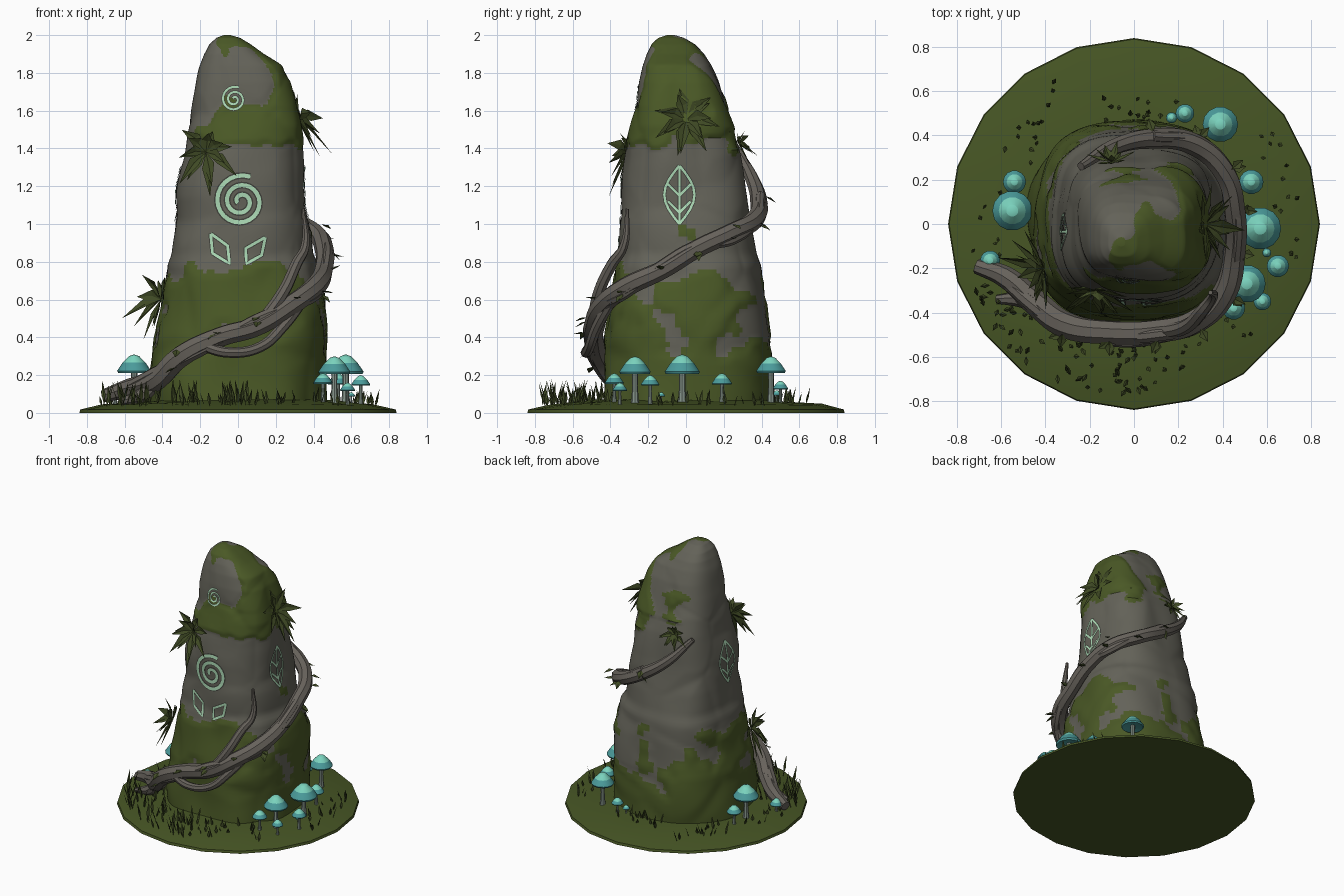
import bpy, bmesh, math, random
from mathutils import Vector, noise
from mathutils.bvhtree import BVHTree

if "Cube" in bpy.data.objects:
    bpy.data.objects.remove(bpy.data.objects["Cube"])

random.seed(4)
TAU = math.tau


def mat(name, col):
    m = bpy.data.materials.new(name)
    m.diffuse_color = (*col, 1)
    m.use_nodes = True
    m.node_tree.nodes["Principled BSDF"].inputs["Base Color"].default_value = m.diffuse_color
    return m


STONE = mat("grey stone", (0.125, 0.122, 0.098))
MOSS = mat("moss", (0.068, 0.098, 0.019))
GRASS = mat("ground moss", (0.062, 0.092, 0.018))
WOOD = mat("root wood", (0.135, 0.122, 0.105))
LEAF = mat("dark leaf", (0.05, 0.068, 0.018))
CAP = mat("pale teal cap", (0.20, 0.66, 0.52))
RIM = mat("deep teal rim", (0.07, 0.33, 0.33))
STEM = mat("mushroom stem", (0.24, 0.30, 0.26))
GLOW = mat("rune glow", (0.40, 0.68, 0.45))
CARVE = mat("carved groove", (0.05, 0.052, 0.043))


def finish(name, bm, mats, smooth=None):
    me = bpy.data.meshes.new(name)
    bm.to_mesh(me)
    for m in mats:
        me.materials.append(m)
    ob = bpy.data.objects.new(name, me)
    bpy.context.collection.objects.link(ob)
    if smooth:
        bpy.context.view_layer.objects.active = ob
        ob.select_set(True)
        bpy.ops.object.shade_smooth_by_angle(angle=math.radians(smooth))
        ob.select_set(False)
    return ob


def skin(bm, rings):
    """Join rings of vertices (a one-vertex ring is a pole); faces come back per band."""
    bands = []
    for a, b in zip(rings, rings[1:]):
        n, band = max(len(a), len(b)), []
        for i in range(n):
            vs = [a[i % len(a)], a[(i + 1) % len(a)], b[(i + 1) % len(b)], b[i % len(b)]]
            band.append(bm.faces.new(list(dict.fromkeys(vs))))
        bands.append(band)
    return bands


def lathe(bm, prof, n, c=(0, 0, 0), lean=(0, 0), jit=0):
    rings = []
    for r, z in prof:
        k = 1 if r == 0 else n
        rings.append([bm.verts.new((c[0] + lean[0] * z + r * math.cos(TAU * i / n),
                                    c[1] + lean[1] * z + r * math.sin(TAU * i / n),
                                    c[2] + z + random.uniform(-jit, jit) * (z > 0.03))) for i in range(k)])
    return skin(bm, rings)


def lerp_table(tab, z):
    for a, b in zip(tab, tab[1:]):
        if z <= b[0]:
            t = max(0, (z - a[0]) / (b[0] - a[0]))
            return [p + (q - p) * t for p, q in zip(a[1:], b[1:])]
    return tab[-1][1:]


# ground disc
bm = bmesh.new()
lathe(bm, [(0, 0), (.84, 0), (.835, .018), (.72, .045), (.5, .065), (0, .07)], 20, jit=.006)
bmesh.ops.recalc_face_normals(bm, faces=bm.faces)
finish("ground_disc", bm, [GRASS], 30)

# standing stone: height, x min, x max, y min, y max
OUTLINE = [(.03, -.46, .47, -.44, .45), (.4, -.44, .47, -.42, .45), (.6, -.40, .45, -.39, .42),
           (.78, -.37, .425, -.365, .395), (.84, -.345, .39, -.35, .375), (1.0, -.335, .375, -.345, .35),
           (1.2, -.315, .35, -.335, .31), (1.4, -.285, .335, -.31, .28), (1.52, -.265, .325, -.285, .25),
           (1.6, -.245, .30, -.265, .225), (1.75, -.21, .27, -.245, .18), (1.84, -.19, .225, -.225, .14),
           (1.9, -.172, .13, -.205, .10), (1.95, -.15, .065, -.18, .05), (1.985, -.115, .01, -.145, -.01),
           (2.0, -.075, -.04, -.10, -.06)]
MOSSY = [(0, 1.0), (.2, .6), (.4, .2), (.7, .1), (.88, -.42), (1.32, -.42), (1.48, .15), (1.6, .0), (1.85, -.02), (2, -.15)]


def moss_amount(p):
    d = Vector((p.x, p.y, 0)).normalized()
    b = lerp_table(MOSSY, p.z)[0]
    b += .32 * (d.x - .1) * (p.z > 1.35) - .22 * max(0, d.y) * (p.z < 1.5)
    b += .18 * max(0, d.y) * (.85 < p.z < 1.4)
    return b + .55 * noise.noise(p * 4.2) + .28 * noise.noise(p * 9)


bm = bmesh.new()
rings, N, ROWS = [], 120, 130
for j in range(ROWS + 1):
    z = .03 + 1.97 * math.sin(j / ROWS * math.pi / 2) ** .9
    x0, x1, y0, y1 = lerp_table(OUTLINE, z)
    e = 2 / (2.3 + .6 * min(1, z))
    ring = []
    for i in range(N):
        c, s = math.cos(TAU * i / N), math.sin(TAU * i / N)
        p = Vector(((x0 + x1) / 2 + (x1 - x0) / 2 * math.copysign(abs(c) ** e, c),
                    (y0 + y1) / 2 + (y1 - y0) / 2 * math.copysign(abs(s) ** e, s), z))
        dist = noise.voronoi(p * 2.6)[0]
        lump = .03 * min(.6, dist[1] - dist[0]) + .02 * noise.noise(p * 3) - .008
        lump += .012 * max(0, min(1, moss_amount(p) * 8))
        lump *= min(1, (2.02 - z) * 5)
        ring.append(bm.verts.new(p + Vector((c, s, 0)) * lump))
    rings.append(ring)
skin(bm, rings)
bm.faces.new(rings[-1])
bm.faces.new(rings[0][::-1])
for f in bm.faces:
    f.material_index = int(moss_amount(f.calc_center_median()) > 0)
bmesh.ops.recalc_face_normals(bm, faces=bm.faces)
rock = BVHTree.FromBMesh(bm)
finish("standing_stone", bm, [STONE, MOSS], 35)

# runes: ribbons laid on the stone, a dark groove with a glowing core
VIEWS = {"front": (lambda a, z: Vector((a, -2, z)), Vector((0, 1, 0))),
         "right": (lambda a, z: Vector((2, a, z)), Vector((-1, 0, 0))),
         "left": (lambda a, z: Vector((-2, a, z)), Vector((1, 0, 0)))}


def rune(name, side, strokes, width):
    origin, d = VIEWS[side]
    bm = bmesh.new()
    for w, lift, mi in ((width, .004, 0), (width * .6, .008, 1)):
        for pts in strokes:
            fine = []
            for a, b in zip(pts, pts[1:]):
                k = max(1, int(math.dist(a, b) / .02))
                fine += [Vector(a).lerp(Vector(b), t / k) for t in range(k)]
            fine.append(Vector(pts[-1]))
            prev = None
            for i, p in enumerate(fine):
                t = (fine[min(i + 1, len(fine) - 1)] - fine[max(i - 1, 0)]).normalized()
                pair = []
                for q in (1, -1):
                    u = p + Vector((-t.y, t.x)) * q * w / 2
                    hit = rock.ray_cast(origin(*u), d)[0]
                    pair.append(bm.verts.new(hit - d * lift))
                if prev:
                    f = bm.faces.new((prev[0], prev[1], pair[1], pair[0]))
                    f.normal_update()
                    if f.normal.dot(d) > 0:
                        f.normal_flip()
                    f.material_index = mi
                prev = pair
    finish(name, bm, [CARVE, GLOW])


def spiral(cx, cz, r, turns):
    n = int(turns * 24)
    return [(cx + r * (1 - .88 * i / n) * math.cos(1.2 + TAU * turns * i / n),
             cz + r * (1 - .88 * i / n) * math.sin(1.2 + TAU * turns * i / n)) for i in range(n + 1)]


rune("large_spiral_rune", "front", [spiral(.015, 1.12, .14, 2.4)], .036)
rune("small_spiral_rune", "front", [spiral(-.02, 1.66, .068, 2.2)], .017)
rune("diamond_runes", "front", [
    [(-.145, .95), (-.055, .885), (-.045, .79), (-.135, .845), (-.145, .95)],
    [(.145, .93), (.04, .87), (.045, .79), (.125, .835), (.145, .93)]], .024)
edge = [(.08 * math.sin(math.pi * i / 8), .155 - .31 * i / 8) for i in range(9)]
for side in ("right", "left"):
    strokes = [[(-.035 + s * a, 1.155 + z) for a, z in edge] for s in (1, -1)]
    strokes.append([(-.035, 1.3), (-.035, 1.0)])
    strokes += [[(-.035, 1.06 + h), (-.035 + s * .06, 1.12 + h)] for s in (1, -1) for h in (0, .09)]
    rune(side + "_leaf_rune", side, strokes, .02)


# climbing roots
def root(name, pts):
    cu = bpy.data.curves.new(name, 'CURVE')
    cu.dimensions, cu.bevel_depth, cu.bevel_resolution = '3D', 1, 2
    cu.resolution_u, cu.use_fill_caps = 6, True
    sp = cu.splines.new('BEZIER')
    sp.bezier_points.add(len(pts) - 1)
    for b, (x, y, z, r) in zip(sp.bezier_points, pts):
        b.co, b.radius = (x, y, z), r
        b.handle_left_type = b.handle_right_type = 'AUTO'
    cu.materials.append(WOOD)
    ob = bpy.data.objects.new(name, cu)
    bpy.context.collection.objects.link(ob)
    bpy.context.view_layer.objects.active = ob
    ob.select_set(True)
    bpy.ops.object.convert(target='MESH')
    bpy.ops.object.shade_smooth_by_angle(angle=math.radians(40))
    bpy.context.object.select_set(False)


MAIN = [(-.71, -.19, .09, .035), (-.58, -.24, .13, .05), (-.44, -.36, .17, .06), (-.3, -.46, .30, .06),
        (-.1, -.49, .40, .055), (.1, -.485, .46, .055), (.28, -.44, .57, .055), (.41, -.31, .67, .055),
        (.455, -.12, .76, .05), (.455, .06, .87, .05), (.41, .23, .95, .05), (.27, .36, 1.02, .05),
        (.08, .385, 1.12, .045), (-.10, .345, 1.25, .036), (-.24, .26, 1.41, .02)]
root("main_root", MAIN)
root("twined_root", [(x * 1.02, y * 1.03, z + .035 * math.sin(i * 1.9), r * .6) for i, (x, y, z, r) in enumerate(MAIN[1:13])])
root("lower_root", [(-.2, -.5, .36, .03), (-.05, -.53, .32, .028), (.12, -.51, .35, .028), (.24, -.47, .46, .03), (.36, -.38, .62, .03)])
root("rising_branch", [(.12, -.49, .47, .035), (.24, -.46, .64, .033), (.31, -.39, .79, .03), (.355, -.33, .88, .024), (.345, -.31, 1.08, .01)])
root("root_foot", [(-.42, -.36, .2, .04), (-.5, -.34, .1, .04), (-.62, -.34, .06, .02)])


# leaves, ferns and grass
def leaf(bm, base, d, up, length, width, droop=.2):
    d, up = Vector(d).normalized(), Vector(up)
    s = d.cross(up).normalized() * width / 2
    b, m = Vector(base), Vector(base) + d * length * .45
    tip = b + d * length - Vector((0, 0, droop * length))
    v = [bm.verts.new(q) for q in (b, m + s, tip, m - s, m - up.normalized() * width * .2)]
    for i in range(4):
        bm.faces.new((v[i], v[(i + 1) % 4], v[4]))


bm = bmesh.new()
for c, n, size in (((-.17, -.30, 1.38), (-.1, -1, .3), .19), ((.32, 0, 1.55), (1, 0, .35), .2),
                   ((-.41, -.2, .6), (-1, -.35, .3), .19), ((-.1, .28, 1.42), (-.1, 1, .4), .11)):
    n = Vector(n).normalized()
    t = n.orthogonal().normalized()
    for i in range(14):
        a = TAU * i / 14 * 2.03
        out = t * math.cos(a) + n.cross(t) * math.sin(a)
        leaf(bm, c, out + n * (.3 + .7 * (i > 8)) * random.uniform(.6, 1.1), n,
             size * random.uniform(.75, 1.15), size * .32, .25)
finish("fern_rosettes", bm, [LEAF])

bm = bmesh.new()
for x, y, z, r in MAIN[3:13]:
    for k in range(2):
        o = Vector((x, y, 0)).normalized()
        leaf(bm, (x + o.x * r * .7, y + o.y * r * .7, z + random.uniform(-.06, .05)),
             o * .5 + Vector((random.uniform(-.7, .7), random.uniform(-.7, .7), random.uniform(-.8, .3))), (0, 0, 1), .07, .045)
finish("root_leaves", bm, [LEAF])

bm = bmesh.new()
# clumps: start angle, end angle (degrees), count, radius range, height
for a0, a1, cnt, r0, r1, h in ((200, 275, 75, .52, .78, .14), (275, 318, 22, .52, .76, .1), (118, 150, 14, .55, .74, .11),
                               (72, 108, 16, .45, .6, .11), (-12, 40, 18, .58, .75, .09), (165, 200, 10, .6, .75, .09)):
    for _ in range(cnt):
        a, r = math.radians(random.uniform(a0, a1)), random.uniform(r0, r1)
        w = random.uniform(0, TAU)
        leaf(bm, (r * math.cos(a), r * math.sin(a), .035), (.3 * math.cos(w), .3 * math.sin(w), 1),
             (math.cos(w), math.sin(w), .1), h * random.uniform(.5, 1.1), .022, 0)
finish("grass_blades", bm, [LEAF])

# mushrooms: x, y, cap radius, top height
caps, stems = bmesh.new(), bmesh.new()
for x, y, r, top in ((-.55, .06, .09, .31), (-.54, .19, .052, .2), (.39, .45, .08, .3), (.23, .5, .042, .17), (.17, .48, .025, .12),
                     (.53, .19, .055, .21), (.57, -.02, .095, .31), (.65, -.19, .05, .2), (.51, -.27, .085, .3),
                     (.45, -.38, .052, .21), (.58, -.35, .04, .16), (.6, -.13, .02, .11), (-.65, -.165, .045, .145)):
    h = r * 1.1
    bands = lathe(caps, [(0, h), (r * .3, h * .9), (r * .68, h * .55), (r, h * .12), (r * .94, 0), (r * .25, h * .15), (0, h * .15)],
                  14, (x, y, top - h))
    for band in bands[2:]:
        for f in band:
            f.material_index = 1
    lathe(stems, [(r * .26, 0), (r * .17, (top - h) * .5), (r * .2, top - h * .8 - .04)], 8, (x, y, .04))
for b in (caps, stems):
    bmesh.ops.recalc_face_normals(b, faces=b.faces)
finish("mushroom_caps", caps, [CAP, RIM], 25)
finish("mushroom_stems", stems, [STEM], 40)
